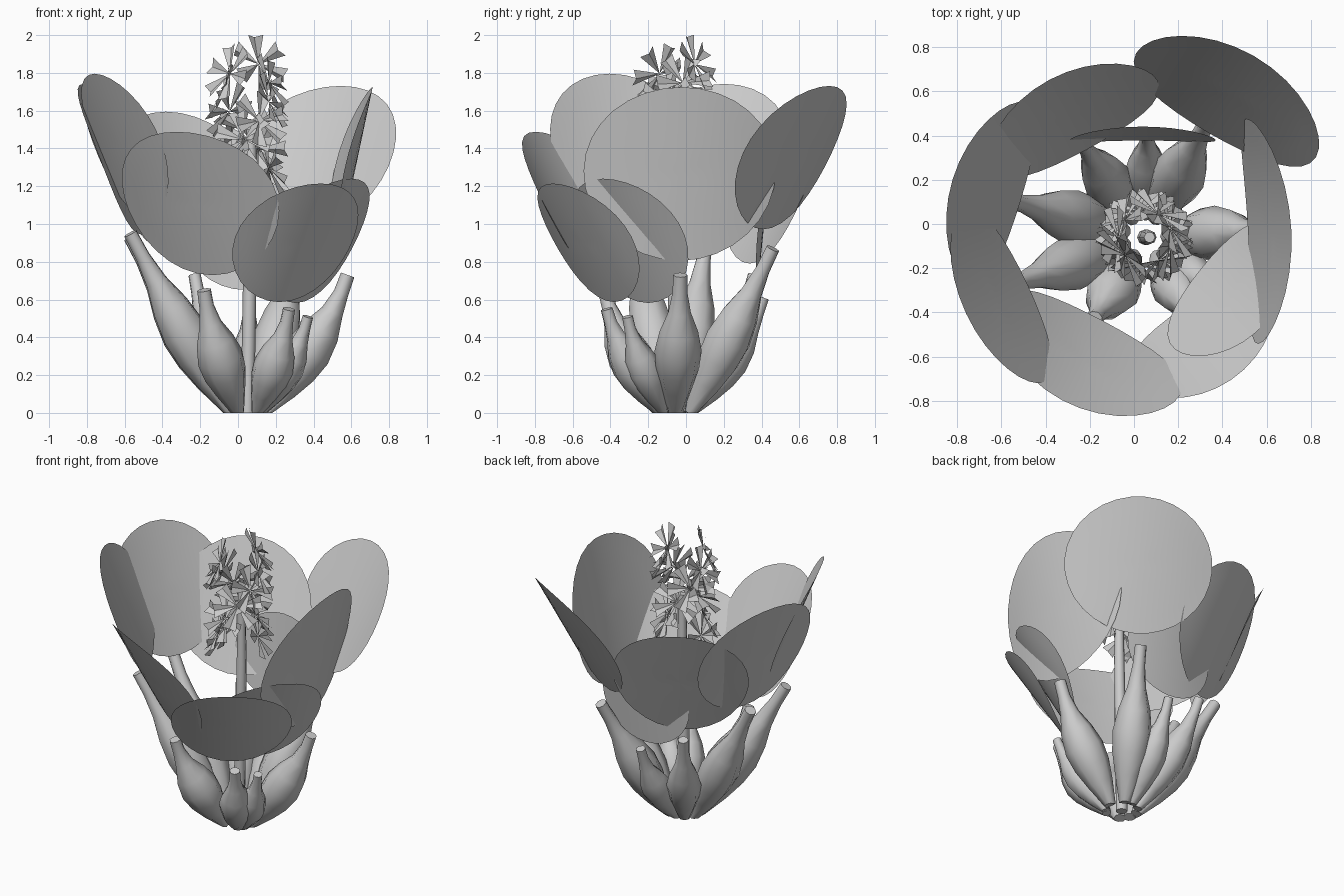
import bpy, math
from mathutils import Vector

cube = bpy.data.objects.get("Cube")
if cube:
    bpy.data.objects.remove(cube)

grey = bpy.data.materials.new("plain_grey")
grey.use_nodes = True
grey.diffuse_color = (0.6, 0.6, 0.6, 1)
grey.node_tree.nodes["Principled BSDF"].inputs["Base Color"].default_value = (0.6, 0.6, 0.6, 1)

UP = Vector((0, 0, 1))
CENTRE = Vector((0.05, -0.06, 0))


def add_mesh(name, verts, faces, smooth):
    mesh = bpy.data.meshes.new(name)
    mesh.from_pydata(verts, [], faces)
    mesh.materials.append(grey)
    for poly in mesh.polygons:
        poly.use_smooth = smooth
    obj = bpy.data.objects.new(name, mesh)
    bpy.context.collection.objects.link(obj)
    return obj


def tube(name, path, radii, sides):
    """Round sections swept along a path, capped at both ends."""
    verts, faces = [], []
    for i, p in enumerate(path):
        d = (path[min(i + 1, len(path) - 1)] - path[max(i - 1, 0)]).normalized()
        a = d.orthogonal().normalized() if abs(d.z) > 0.999 else d.cross(UP).normalized()
        b = d.cross(a)
        for k in range(sides):
            t = math.tau * k / sides
            v = p + radii[i] * (a * math.cos(t) + b * math.sin(t))
            v.z = max(v.z, 0)
            verts.append(v)
    for i in range(len(path) - 1):
        for k in range(sides):
            n = (k + 1) % sides
            faces.append((i * sides + k, (i + 1) * sides + k, (i + 1) * sides + n, i * sides + n))
    last = (len(path) - 1) * sides
    faces.append(tuple(range(sides)))
    faces.append(tuple(range(last + sides - 1, last - 1, -1)))
    obj = add_mesh(name, verts, faces, True)
    bpy.context.view_layer.objects.active = obj
    obj.select_set(True)
    bpy.ops.object.shade_smooth_by_angle(angle=math.radians(50))
    obj.select_set(False)


# Swollen bulbs fanning out from the root, given by tip position and girth
bulbs = [(-0.57, 0.11, 0.93, 0.125), (-0.57, -0.28, 0.95, 0.125), (-0.18, -0.43, 0.65, 0.125),
         (0.27, -0.42, 0.55, 0.11), (0.37, -0.31, 0.51, 0.095), (0.58, -0.03, 0.73, 0.125),
         (0.33, 0.46, 0.87, 0.125), (0.06, 0.41, 0.61, 0.1), (-0.23, 0.36, 0.73, 0.11)]
steps = (0, 0.18, 0.32, 0.45, 0.59, 0.73, 0.87, 1)
girth = (0.3, 0.66, 0.92, 1, 0.82, 0.48, 0.32, 0.3)
for i, (x, y, z, r) in enumerate(bulbs):
    tip = Vector((x, y, z))
    out = Vector((x, y, 0)) - CENTRE
    base = CENTRE + out.normalized() * 0.1
    bow = 0.12 if z < 0.8 else 0.01
    path = [base.lerp(tip, s) + out * bow * math.sin(math.pi * s) * s for s in steps]
    tube(f"bulb_{i + 1}", path, [r * g for g in girth], 8)

# Flower stalk
stalk = [CENTRE + Vector((dx, 0, z)) for dx, z in ((0, 0), (0.01, 0.6), (0.02, 1.1), (0.02, 1.5))]
tube("flower_stalk", stalk, [0.036, 0.036, 0.032, 0.025], 8)


def leaf(name, centre, azimuth, lean, half_w, half_h, cup=0.06, rings=5, segs=32):
    """Thin round blade, leaning outward and curled gently round the plant."""
    az, ln = math.radians(azimuth), math.radians(lean)
    out = Vector((math.cos(az), math.sin(az), 0))
    side = UP.cross(out)
    rise = UP * math.cos(ln) + out * math.sin(ln)
    normal = out * math.cos(ln) - UP * math.sin(ln)
    verts = [Vector(centre) + normal * cup * 0.3]
    faces = []
    for r in range(1, rings + 1):
        for k in range(segs):
            t = math.tau * k / segs
            s, h = math.cos(t) * r / rings, math.sin(t) * r / rings
            verts.append(Vector(centre) + side * s * half_w + rise * h * half_h
                         + normal * cup * (0.3 - s * s))
    for k in range(segs):
        n = (k + 1) % segs
        faces.append((0, 1 + k, 1 + n))
        for r in range(rings - 1):
            a, b = 1 + r * segs, 1 + (r + 1) * segs
            faces.append((a + k, b + k, b + n, a + n))
    add_mesh(name, verts, faces, True)


# Leaves: centre, outward direction, lean, half width, half height
leaf("leaf_back_left", (0.435, 0.57, 1.36), 60, 28, 0.47, 0.43)
leaf("leaf_back_right", (-0.29, 0.48, 1.2), 118, 24, 0.43, 0.44)
leaf("leaf_back_inner", (0.04, 0.4, 0.95), 90, 6, 0.33, 0.3, 0.03)
leaf("leaf_right_rear", (-0.65, 0.15, 1.35), 163, 22, 0.43, 0.43)
leaf("leaf_right_front", (-0.61, -0.335, 1.42), 205, 22, 0.43, 0.41, 0.04)
leaf("leaf_front_right", (-0.22, -0.6, 1.12), 242, 28, 0.46, 0.43, 0.08)
leaf("leaf_front_low", (0.32, -0.53, 0.91), 304, 32, 0.38, 0.37)
leaf("leaf_left_low", (0.44, -0.31, 0.92), 321, 30, 0.36, 0.38)
leaf("leaf_left", (0.59, -0.03, 1.27), 3, 12, 0.51, 0.47, 0.08)


def flower(name, centre, out, spin):
    """Six wide petals with slightly folded ends."""
    side = UP.cross(out).normalized()
    rise = out.cross(side)
    verts, faces = [], []
    for k in range(6):
        t = math.tau * k / 6 + spin
        d = side * math.cos(t) + rise * math.sin(t)
        w = (rise * math.cos(t) - side * math.sin(t)) * 0.046
        n = len(verts)
        verts += [centre - out * 0.01, centre + d * 0.155 + w + out * 0.02,
                  centre + d * 0.15, centre + d * 0.155 - w + out * 0.02]
        faces += [(n, n + 2, n + 1), (n, n + 3, n + 2)]
    add_mesh(name, verts, faces, False)


# Flowers spiralling down round the stalk, tipped a little upward
for i in range(13):
    a = math.radians(61 + 160 * i)
    out = Vector((math.cos(a), math.sin(a), 0))
    facing = (out + UP * 0.4).normalized()
    flower(f"flower_{i + 1}", CENTRE + out * 0.13 + UP * (1.85 - 0.05 * i), facing,
           math.radians(30 + 17 * i))
